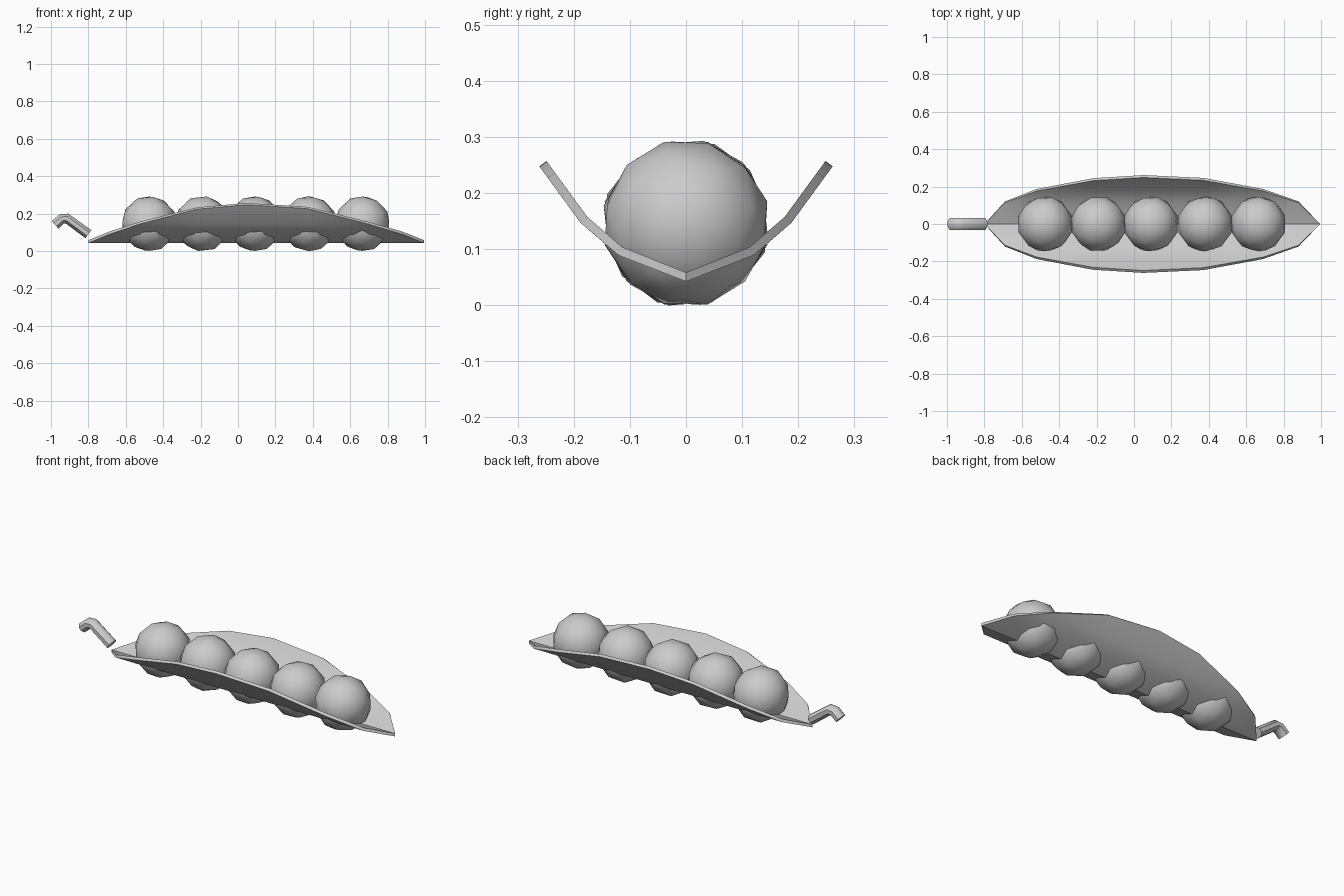
import bpy, bmesh, math
from mathutils import Vector, Matrix

if "Cube" in bpy.data.objects:
    bpy.data.objects.remove(bpy.data.objects["Cube"])

grey = bpy.data.materials.new("plain grey")
grey.diffuse_color = (0.6, 0.6, 0.6, 1)
grey.use_nodes = True
grey.node_tree.nodes["Principled BSDF"].inputs["Base Color"].default_value = grey.diffuse_color


def finish(bm, name, angle):
    bmesh.ops.recalc_face_normals(bm, faces=bm.faces)
    mesh = bpy.data.meshes.new(name)
    bm.to_mesh(mesh)
    bm.free()
    mesh.materials.append(grey)
    ob = bpy.data.objects.new(name, mesh)
    bpy.context.collection.objects.link(ob)
    bpy.ops.object.select_all(action='DESELECT')
    ob.select_set(True)
    bpy.context.view_layer.objects.active = ob
    bpy.ops.object.shade_smooth_by_angle(angle=math.radians(angle))
    return ob


# Open pod: a leaf-shaped sheet bent along one cross-section
profile = [(0, 0.05), (0.117, 0.096), (0.182, 0.152), (0.255, 0.252)]
outline = [(-0.80, 0), (-0.69, 0.117), (-0.52, 0.182), (-0.22, 0.238),
           (0.05, 0.255), (0.37, 0.24), (0.69, 0.182), (0.88, 0.117), (0.995, 0)]


def height(y):
    for (y0, z0), (y1, z1) in zip(profile, profile[1:]):
        if y <= y1:
            return z0 + (z1 - z0) * (y - y0) / (y1 - y0)
    return profile[-1][1]


bm = bmesh.new()
rows = []
for x, w in outline:
    half = [min(w, y) for y, z in profile]
    ys = [-y for y in half[:0:-1]] + half
    rows.append([bm.verts.new((x, y, height(abs(y)))) for y in ys])
for a, b in zip(rows, rows[1:]):
    for i in range(len(a) - 1):
        bm.faces.new((a[i], a[i + 1], b[i + 1], b[i]))
bmesh.ops.remove_doubles(bm, verts=bm.verts, dist=0.0005)
bmesh.ops.dissolve_degenerate(bm, dist=0.0005, edges=bm.edges)
pod = finish(bm, "pod", 40)
solid = pod.modifiers.new("thickness", 'SOLIDIFY')
solid.thickness = 0.016
solid.offset = 0
bpy.ops.object.modifier_apply(modifier="thickness")
bpy.ops.object.shade_smooth_by_angle(angle=math.radians(40))

# Row of five peas, each rolled a little differently
for i, (x, roll) in enumerate([(-0.475, -15), (-0.19, -20), (0.09, -15), (0.38, -12), (0.665, 15)]):
    bm = bmesh.new()
    turn = Matrix.Rotation(math.radians(roll), 4, 'X')
    bmesh.ops.create_icosphere(bm, subdivisions=2, radius=0.15,
                               matrix=Matrix.Translation((x, 0, 0.146)) @ turn)
    finish(bm, f"pea_{i + 1}", 40)

# Bent stem: eight-sided tube along a short path in the xz plane
path = [Vector((-0.978, 0, 0.14)), Vector((-0.942, 0, 0.172)),
        Vector((-0.915, 0, 0.174)), Vector((-0.80, 0, 0.09))]
sides = 8
bm = bmesh.new()
rings = []
for i, p in enumerate(path):
    before = (p - path[i - 1]).normalized() if i else Vector()
    after = (path[i + 1] - p).normalized() if i < len(path) - 1 else Vector()
    d = (before + after).normalized()
    up = Vector((-d.z, 0, d.x))
    ring = []
    for k in range(sides):
        a = 2 * math.pi * (k + 0.5) / sides
        ring.append(bm.verts.new(p + up * 0.029 * math.cos(a) + Vector((0, 0.035 * math.sin(a), 0))))
    rings.append(ring)
for a, b in zip(rings, rings[1:]):
    for k in range(sides):
        n = (k + 1) % sides
        bm.faces.new((a[k], a[n], b[n], b[k]))
bm.faces.new(rings[0])
bm.faces.new(rings[-1])
finish(bm, "stem", 50)
